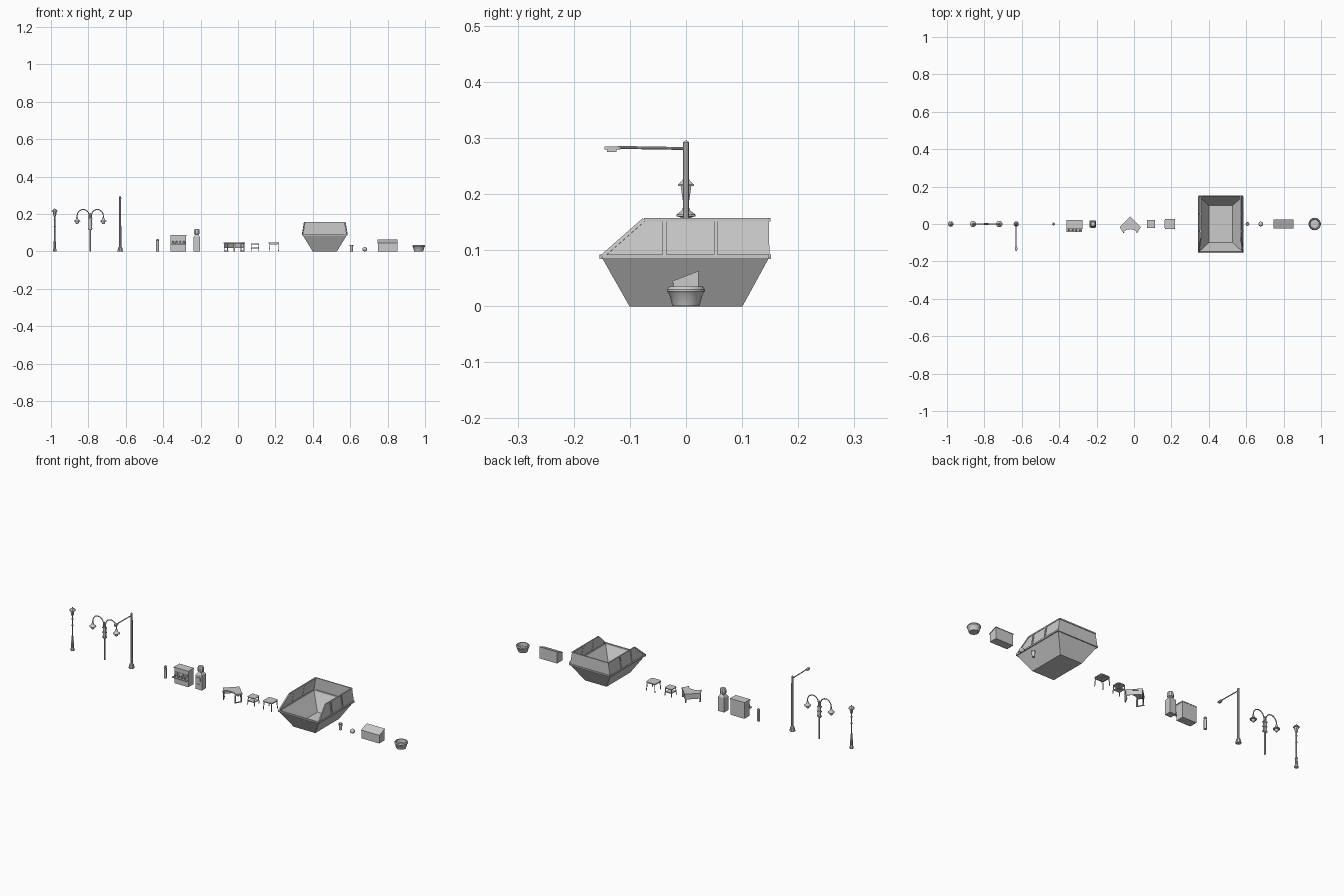
import bpy, bmesh
from math import sin, cos, pi
from mathutils import Vector

if "Cube" in bpy.data.objects:
    bpy.data.objects.remove(bpy.data.objects["Cube"])


def make(name, verts, faces, solid=0.0, smooth=False):
    me = bpy.data.meshes.new(name)
    me.from_pydata([tuple(v) for v in verts], [], faces)
    bm = bmesh.new()
    bm.from_mesh(me)
    bmesh.ops.recalc_face_normals(bm, faces=bm.faces[:])
    bm.to_mesh(me)
    bm.free()
    ob = bpy.data.objects.new(name, me)
    bpy.context.collection.objects.link(ob)
    if smooth:
        bpy.context.view_layer.objects.active = ob
        ob.select_set(True)
        bpy.ops.object.shade_smooth_by_angle()
        ob.select_set(False)
    if solid:
        m = ob.modifiers.new("wall", 'SOLIDIFY')
        m.thickness = solid
        m.offset = 0
    return ob


def box(name, x0, x1, y0, y1, z0, z1):
    return prism(name, [(x0, y0), (x1, y0), (x1, y1), (x0, y1)], z0, z1)


def prism(name, pts, z0, z1):
    n = len(pts)
    v = [(x, y, z0) for x, y in pts] + [(x, y, z1) for x, y in pts]
    f = [tuple(range(n)), tuple(range(n, 2 * n))]
    f += [(i, (i + 1) % n, n + (i + 1) % n, n + i) for i in range(n)]
    return make(name, v, f)


def lathe(name, x, y, prof, n=8, turn=0.0):
    """Spin (radius, z) points about a vertical axis, closing both ends."""
    v, f = [], []
    for r, z in prof:
        for i in range(n):
            a = 2 * pi * (i + turn) / n
            v.append((x + r * cos(a), y + r * sin(a), z))
    for k in range(len(prof) - 1):
        for i in range(n):
            j = (i + 1) % n
            f.append((k * n + i, k * n + j, k * n + n + j, k * n + n + i))
    f.append(tuple(range(n)))
    f.append(tuple(range(len(v) - n, len(v))))
    return make(name, v, f, smooth=n > 8)


def tube(name, pts, r, n=8, turn=0.0):
    """Sweep a regular section along a path."""
    p = [Vector(q) for q in pts]
    v, f = [], []
    for k, q in enumerate(p):
        d = (p[min(k + 1, len(p) - 1)] - p[max(k - 1, 0)]).normalized()
        u = d.cross(Vector((0, 1, 0)) if abs(d.y) < 0.9 else Vector((0, 0, 1))).normalized()
        w = d.cross(u)
        for i in range(n):
            a = 2 * pi * (i + turn) / n
            v.append(q + r * (u * cos(a) + w * sin(a)))
    for k in range(len(p) - 1):
        for i in range(n):
            j = (i + 1) % n
            f.append((k * n + i, k * n + j, k * n + n + j, k * n + n + i))
    f += [tuple(range(n)), tuple(range(len(v) - n, len(v)))]
    return make(name, v, f, smooth=n > 4)


# Lantern street lamp
X = -0.98
lathe("lantern_post", X, 0, [(.010, 0), (.010, .010), (.007, .014), (.006, .048), (.008, .050),
      (.004, .056), (.003, .13), (.006, .135), (.003, .14), (.003, .165), (.006, .17), (.003, .175), (.003, .19)])
lathe("lantern_glass", X, 0, [(.004, .186), (.007, .190), (.011, .215)], 6)
lathe("lantern_roof", X, 0, [(.016, .214), (.016, .217), (.006, .226), (.002, .228), (.001, .233)], 6)

# Double arched lamp
X = -0.79
lathe("double_lamp_post", X, 0, [(.004, 0), (.004, .20), (.001, .205)])
box("double_lamp_panel", X - .008, X + .008, -.004, .004, .122, .17)
for z in (.120, .145, .170):
    box("double_lamp_bracket", X - .011, X + .011, -.006, .006, z, z + .005)
for s in (-1, 1):
    arc = [(X + s * .006, 0, .115), (X + s * .006, 0, .19)]
    arc += [(X + s * (.038 - .032 * cos(pi * i / 12)), 0, .19 + .034 * sin(pi * i / 12)) for i in range(1, 13)]
    tube("lamp_arch", arc + [(X + s * .07, 0, .178)], .0026)
    lathe("hanging_lamp", X + s * .07, 0, [(.004, .184), (.006, .174), (.008, .170), (.017, .163),
          (.017, .160), (.010, .159), (.008, .150), (.004, .146)], 12)

# Tall street lamp with arm
X = -0.63
lathe("tall_lamp_post", X, 0, [(.014, 0), (.014, .004), (.010, .022), (.006, .026), (.0055, .292), (.002, .295)], 10)
tube("tall_lamp_arm", [(X, 0, .281), (X, -.12, .283)], .0026)
head = [(-.117, .003), (-.122, .0055), (-.137, .0065), (-.145, .004)]
prism("tall_lamp_head", [(X + w, y) for y, w in head] + [(X - w, y) for y, w in head[::-1]], .279, .285)
box("tall_lamp_lens", X - .0045, X + .0045, -.141, -.124, .275, .279)

# Bollard
lathe("bollard", -0.43, 0, [(.0072, 0), (.0072, .052), (.006, .053), (.006, .055), (.0072, .056),
      (.0072, .062), (.004, .066)], 12)

# Cabinet with counter and row of dispensers
box("cabinet", -.36, -.277, -.024, .02, 0, .085)
box("cabinet_cap", -.362, -.275, -.027, .021, .082, .087)
box("cabinet_counter", -.36, -.277, -.043, -.024, .036, .041)
for i in range(4):
    x = -.348 + .0197 * i
    lathe("dispenser", x, -.034, [(.005, .041), (.005, .053), (.003, .056)])
    box("dispenser_plate", x - .006, x + .006, -.028, -.024, .052, .064)

# Pay station
X = -0.22
box("station_body", X - .018, X + .018, -.018, .018, 0, .076)
lathe("station_shoulder", X, 0, [(.025, .076), (.016, .086), (.012, .092)], 4, .5)
lathe("station_head", X, 0, [(.010, .090), (.016, .094), (.016, .112), (.012, .120)], 8, .5)
box("station_screen", X - .011, X + .011, -.021, -.018, .045, .065)
box("station_tray", X - .009, X + .009, -.022, -.018, .02, .03)

# Corner desk
X = -0.02
notch = [(X - .036 * cos(pi * i / 8), -.05 + .022 * sin(pi * i / 8)) for i in range(9)]
prism("desk_top", [(X + .057, -.016), (X, .04), (X - .057, -.016)] + notch, .041, .048)
for s in (-1, 1):
    def P(x, y):
        return (X + s * x, y)
    prism("desk_back_panel", [P(0, .037), P(.054, -.016), P(.051, -.018), P(0, .033)], .018, .041)
    for x, y in ((.051, -.018), (.035, -.044)):
        box("desk_leg", X + s * x - .0025, X + s * x + .0025, y - .0025, y + .0025, 0, .041)
    prism("desk_foot", [P(.054, -.014), P(.035, -.048), P(.031, -.046), P(.050, -.012)], 0, .004)
box("desk_rear_leg", X - .003, X + .003, .028, .034, 0, .041)


def table(name, x, h, z, t, leg, splay=0.0):
    c = h * .75
    prism(name + "_top", [(x - h, -c), (x - c, -h), (x + c, -h), (x + h, -c),
                          (x + h, c), (x + c, h), (x - c, h), (x - h, c)], z - t, z)
    for sx in (-1, 1):
        for sy in (-1, 1):
            a = h * .78
            tube(name + "_leg", [(x + sx * a, sy * a, z - t), (x + sx * (a + splay), sy * (a + splay), 0)],
                 leg, 4, .5)


# Small table with shelf, and larger table
table("small_table", .091, .022, .042, .004, .0022, .003)
box("small_table_shelf", .073, .109, -.018, .018, .016, .020)
table("large_table", .192, .028, .047, .005, .0022, .003)
box("large_table_apron", .172, .212, -.02, .02, .038, .042)

# Skip
X = 0.464
hx, f0, b0 = .118, -.15, .148
b = [(X - .064, -.1, 0), (X + .064, -.1, 0), (X + .064, .1, 0), (X - .064, .1, 0)]
m = [(X - hx, f0, .088), (X + hx, f0, .088), (X + hx, b0, .088), (X - hx, b0, .088)]
t = [(X - .107, -.075, .154), (X + .107, -.075, .154), (X + .107, .147, .154), (X - .107, .147, .154)]
make("skip_shell", b + m + t,
     [(0, 1, 2, 3)] + [(i, (i + 1) % 4, 4 + (i + 1) % 4, 4 + i) for i in range(4)]
     + [(5, 6, 10, 9), (7, 4, 8, 11), (6, 7, 11, 10)], .002)
for i in range(4):
    tube("skip_waist_rail", [m[i], m[(i + 1) % 4]], .0055, 4, .5)
for p, q in ((m[0], t[0]), (m[1], t[1]), (t[0], t[3]), (t[1], t[2]), (t[2], t[3])):
    tube("skip_top_rail", [p, q], .0045, 4, .5)
for s in (-1, 1):
    for y in (-.038, .053):
        tube("skip_rib", [(X + s * .119, y, .090), (X + s * .109, y, .152)], .005, 4, .5)

# Litter bin
lathe("litter_bin", .607, 0, [(.007, 0), (.009, .028), (.010, .029), (.010, .034), (.008, .034), (.007, .008)], 12)

# Round stone bollard
lathe("stone_ball", .678, 0, [(.0005 + .0125 * sin(pi * i / 8), .0115 - .0115 * cos(pi * i / 8))
                              for i in range(9)], 14)

# Storage box with sloping lid
x0, x1 = .748, .852
side = [(-.022, 0), (.022, 0), (.022, .060), (-.022, .042)]
lid = [(-.024, .041), (.023, .060), (.023, .063), (-.024, .045)]
for name, prof, e in (("storage_box", side, 0), ("storage_lid", lid, .002)):
    make(name, [(x0 - e, y, z) for y, z in prof] + [(x1 + e, y, z) for y, z in prof],
         [(0, 1, 2, 3), (4, 5, 6, 7)] + [(i, (i + 1) % 4, 4 + (i + 1) % 4, 4 + i) for i in range(4)])

# Round planter
lathe("planter", .966, 0, [(.024, 0), (.030, .022), (.0335, .026), (.0335, .030), (.030, .035),
      (.026, .034), (.024, .016)], 16)
